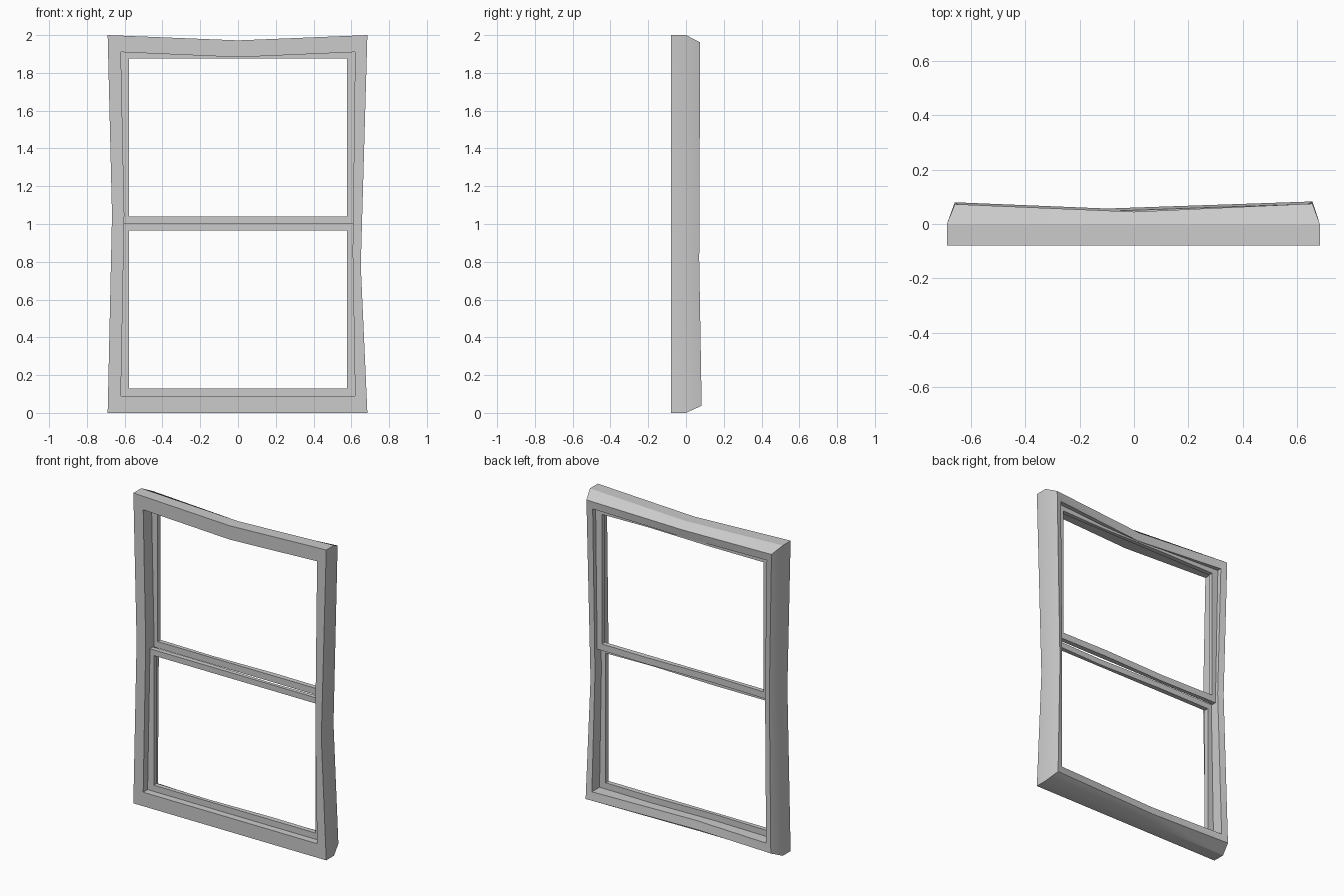
import bpy, bmesh

if "Cube" in bpy.data.objects:
    bpy.data.objects.remove(bpy.data.objects["Cube"])


def ring(name, stations):
    """Closed loop lofted through cross-sections (lists of points)."""
    bm = bmesh.new()
    loops = [[bm.verts.new(p) for p in s] for s in stations]
    n, k = len(loops), len(loops[0])
    for i in range(n):
        a, b = loops[i], loops[(i + 1) % n]
        for j in range(k):
            bm.faces.new((a[j], a[(j + 1) % k], b[(j + 1) % k], b[j]))
    bmesh.ops.recalc_face_normals(bm, faces=bm.faces)
    me = bpy.data.meshes.new(name)
    bm.to_mesh(me)
    bm.free()
    ob = bpy.data.objects.new(name, me)
    bpy.context.collection.objects.link(ob)
    bpy.context.view_layer.objects.active = ob
    ob.select_set(True)
    bpy.ops.object.shade_smooth_by_angle(angle=0.5)
    ob.select_set(False)
    return ob


def casing(out, inn, back):
    """Casing section: flat front, chamfered outer back."""
    def at(t, y):
        return (out[0] + (inn[0] - out[0]) * t, y, out[1] + (inn[1] - out[1]) * t)
    return [at(0, -0.08), at(0, 0), at(0.42, back), at(1, back - 0.01), at(1, -0.08)]


# Outer casing: corners and bent midpoints
ring("window_casing", [
    casing((-0.69, 0.0), (-0.62, 0.09), 0.08),
    casing((-0.1, 0.0), (-0.1, 0.09), 0.057),
    casing((0.685, 0.0), (0.62, 0.09), 0.083),
    casing((0.65, 0.78), (0.607, 0.85), 0.07),
    casing((0.685, 2.0), (0.62, 1.91), 0.075),
    casing((0.0, 1.972), (0.0, 1.883), 0.045),
    casing((-0.69, 2.0), (-0.62, 1.91), 0.073),
    casing((-0.667, 1.05), (-0.602, 1.05), 0.065),
])


def sash(name, z0, z1, lo, hi, y0, y1):
    """Rectangular sash with slightly wavy back; lo/hi are opening heights."""
    w, x = 0.625, 0.576

    def sec(o, i, dy):
        return [(o[0], y0, o[1]), (o[0], y1 + dy, o[1]),
                (i[0], y1 + dy, i[1]), (i[0], y0, i[1])]
    st = [sec((-w, z0), (-x, lo), 0)]
    st += [sec((t, z0), (t, lo), d) for t, d in ((-0.2, -0.008), (0.25, 0.004))]
    st += [sec((w, z0), (x, lo), 0), sec((w, z1), (x, hi), 0)]
    st += [sec((t, z1), (t, hi), d) for t, d in ((0.25, -0.01), (-0.2, 0.002))]
    st += [sec((-w, z1), (-x, hi), 0)]
    ring(name, st)


# Lower sash in front, upper sash behind
sash("lower_sash", 0.085, 1.002, 0.13, 0.965, -0.035, -0.005)
sash("upper_sash", 0.998, 1.915, 1.04, 1.875, 0.005, 0.035)
